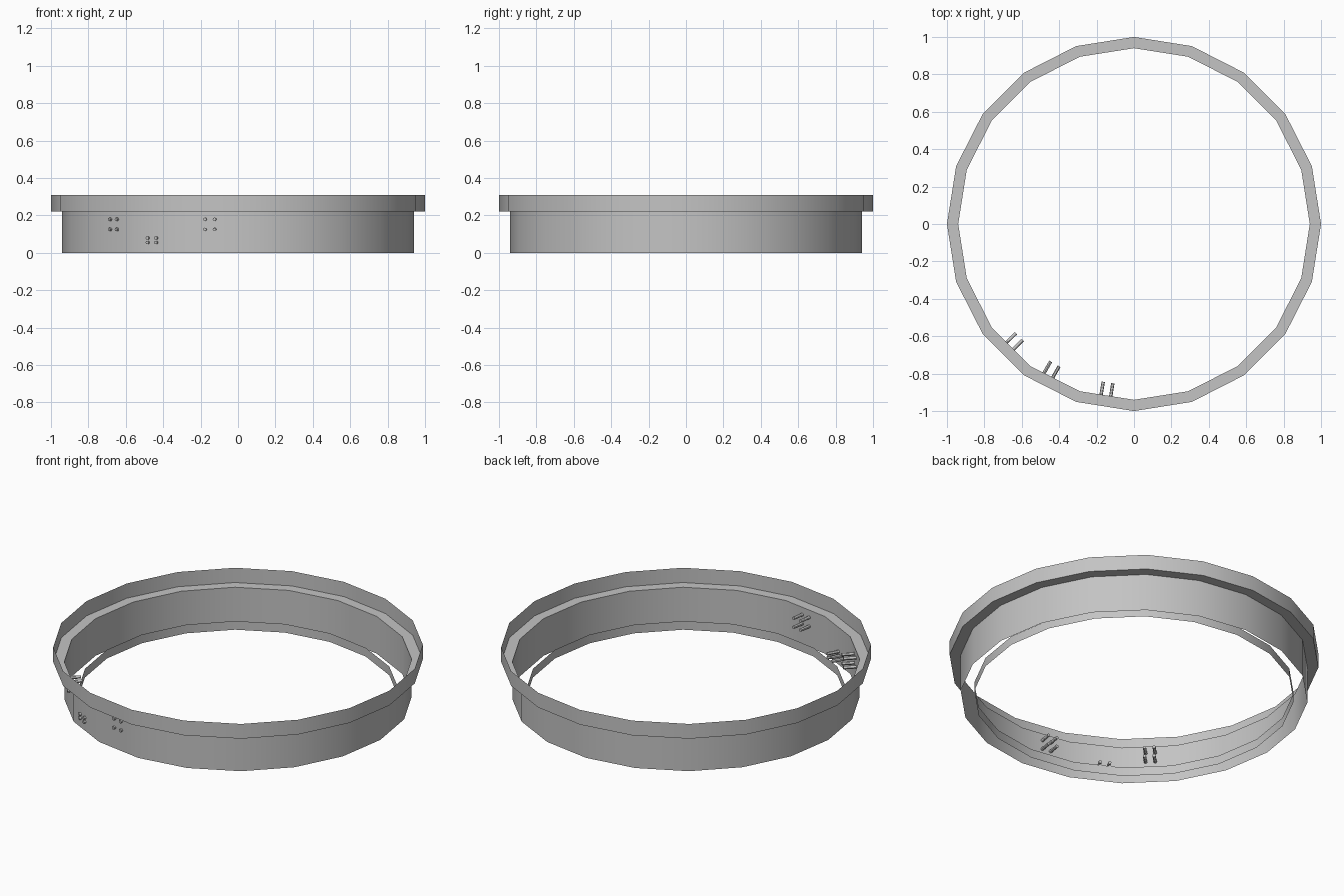
import bpy
import math
from mathutils import Matrix, Vector

if "Cube" in bpy.data.objects:
    bpy.data.objects.remove(bpy.data.objects["Cube"], do_unlink=True)

SIDES = 20

grey = bpy.data.materials.new("plain grey")
grey.use_nodes = True
grey.diffuse_color = (0.55, 0.55, 0.55, 1)
grey.node_tree.nodes["Principled BSDF"].inputs["Base Color"].default_value = grey.diffuse_color


def finish(obj):
    obj.data.materials.append(grey)
    bpy.ops.object.select_all(action="DESELECT")
    obj.select_set(True)
    bpy.context.view_layer.objects.active = obj
    bpy.ops.object.shade_smooth_by_angle(angle=math.radians(30))


def lathe(name, profile):
    """Spin an open (radius, height) profile into a thin shell."""
    verts, faces = [], []
    for r, z in profile:
        for i in range(SIDES):
            a = math.tau * i / SIDES
            verts.append((r * math.cos(a), r * math.sin(a), z))
    for k in range(len(profile) - 1):
        for i in range(SIDES):
            j = (i + 1) % SIDES
            low, high = k * SIDES, (k + 1) * SIDES
            faces.append((low + i, low + j, high + j, high + i))
    mesh = bpy.data.meshes.new(name)
    mesh.from_pydata(verts, [], faces)
    obj = bpy.data.objects.new(name, mesh)
    bpy.context.collection.objects.link(obj)
    finish(obj)


# Outer wall with a stepped, upright rim
lathe("outer_wall_and_rim", [(0.94, 0), (0.94, 0.222), (1, 0.222), (1, 0.31)])

# Low loose band inside the wall
lathe("inner_band", [(0.866, 0.003), (0.866, 0.055)])


def pin_group(name, angle, height, rise):
    """Four parallel pins pushed radially through the wall."""
    out = Vector((math.cos(angle), math.sin(angle), 0))
    side = Vector((-out.y, out.x, 0))
    turn = out.to_track_quat("Z", "Y").to_matrix().to_4x4()
    for s in (-1, 1):
        for t in (-1, 1):
            spot = out * 0.9 + side * s * 0.026 + Vector((0, 0, height + t * rise))
            bpy.ops.mesh.primitive_cylinder_add(vertices=12, radius=0.009, depth=0.082)
            pin = bpy.context.object
            pin.name = name
            pin.data.transform(Matrix.Translation(spot) @ turn)
            finish(pin)


# Three groups of pins on the front right
pin_group("right_pin", math.radians(224.5), 0.152, 0.027)
pin_group("middle_pin", math.radians(240.5), 0.067, 0.012)
pin_group("front_pin", math.radians(260.7), 0.152, 0.027)
